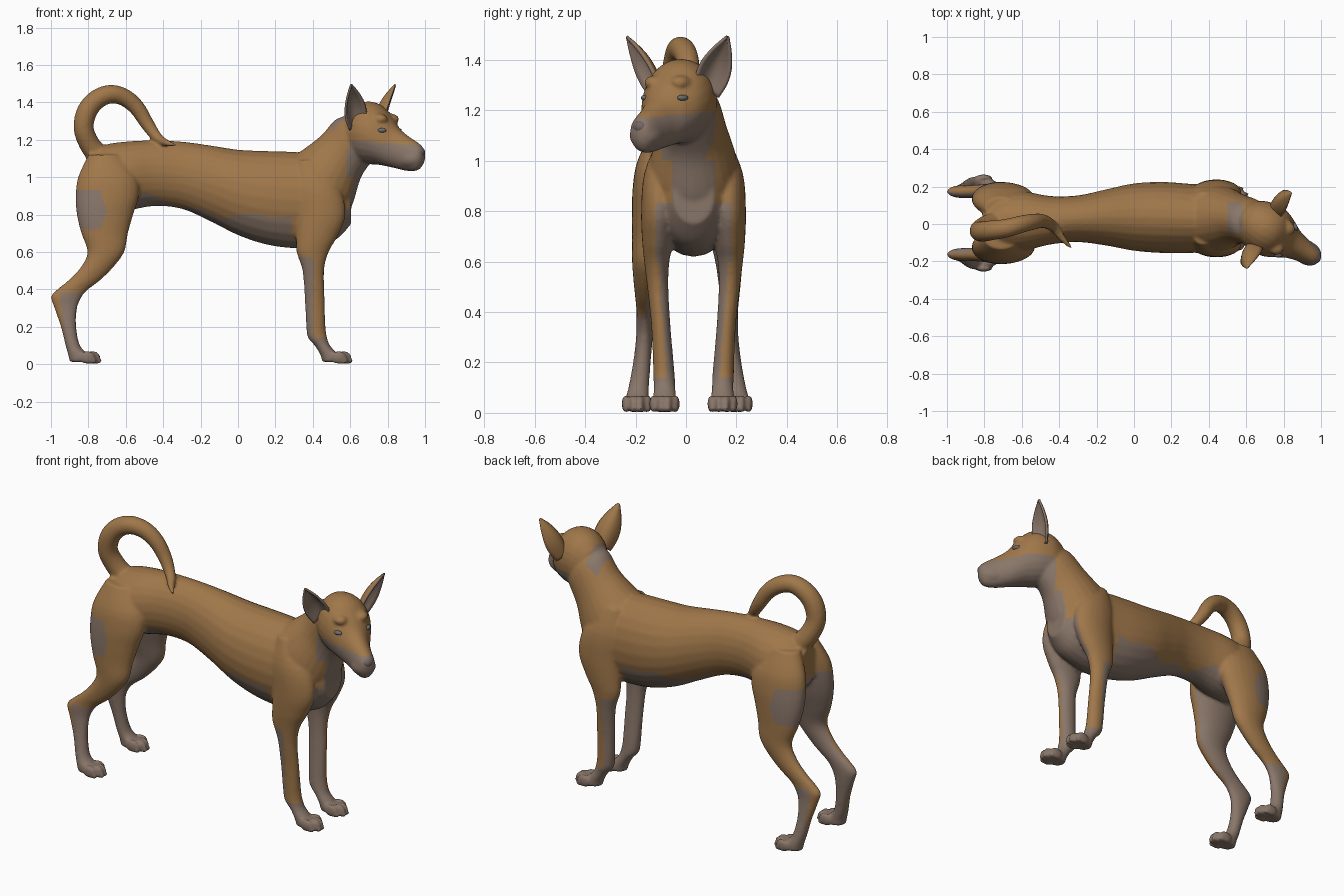
import bpy, bmesh, math
from mathutils import Vector, Matrix

if "Cube" in bpy.data.objects:
    bpy.data.objects.remove(bpy.data.objects["Cube"])


def material(name, rgb):
    m = bpy.data.materials.new(name)
    m.diffuse_color = (*rgb, 1)
    m.use_nodes = True
    m.node_tree.nodes["Principled BSDF"].inputs["Base Color"].default_value = m.diffuse_color
    return m


TAN = material("tan coat", (0.35, 0.185, 0.068))
GREY = material("pale grey fur", (0.25, 0.18, 0.14))
NOSE = material("nose grey", (0.17, 0.135, 0.12))
EYE = material("eye grey", (0.15, 0.15, 0.15))


def spline(rows, n=5):
    """Catmull-Rom interpolation of rows of numbers."""
    out = []
    for i in range(len(rows) - 1):
        p = [rows[max(i - 1, 0)], rows[i], rows[i + 1], rows[min(i + 2, len(rows) - 1)]]
        for k in range(n):
            t = k / n
            out.append([b + .5 * t * (c - a + t * (2*a - 5*b + 4*c - d + t * (3*(b - c) + d - a)))
                        for a, b, c, d in zip(*p)])
    return out + [list(rows[-1])]


def loft(bm, rings, n=24):
    """Closed skin over oval rings given as (centre, half axis u, half axis v)."""
    loops = []
    for c, u, v in rings:
        loops.append([bm.verts.new(Vector(c) + Vector(u) * math.cos(2*math.pi*k/n)
                                   + Vector(v) * math.sin(2*math.pi*k/n)) for k in range(n)])
    for a, b in zip(loops, loops[1:]):
        for k in range(n):
            bm.faces.new((a[k], a[(k+1) % n], b[(k+1) % n], b[k]))
    bm.faces.new(loops[0])
    bm.faces.new(loops[-1])


def ball(bm, centre, size, yaw=0):
    bmesh.ops.create_uvsphere(bm, u_segments=20, v_segments=12, radius=1, matrix=Matrix.Translation(centre)
                              @ Matrix.Rotation(yaw, 4, 'Z') @ Matrix.Diagonal((*size, 1)))


def make(name, bm, mats):
    bmesh.ops.recalc_face_normals(bm, faces=bm.faces)
    me = bpy.data.meshes.new(name)
    bm.to_mesh(me)
    bm.free()
    for m in mats:
        me.materials.append(m)
    me.shade_smooth()
    ob = bpy.data.objects.new(name, me)
    bpy.context.collection.objects.link(ob)
    return ob


def bake(ob, mats, rule):
    """Apply the modifiers, then colour faces by rule(centre, normal)."""
    bpy.context.view_layer.update()
    me = bpy.data.meshes.new_from_object(ob.evaluated_get(bpy.context.evaluated_depsgraph_get()))
    ob.modifiers.clear()
    ob.data = me
    me.materials.clear()
    for m in mats:
        me.materials.append(m)
    for f in me.polygons:
        f.material_index = int(bool(rule(f.center, f.normal)))
    me.shade_smooth()


# The head is turned: s runs along the muzzle, l sideways
YAW = math.radians(-30.5)
CS, SN = math.cos(YAW), math.sin(YAW)


def head(s, l, z):
    return Vector((.68 + CS*s - SN*l, -.01 + SN*s + CS*l, z))


skin = bmesh.new()

# Trunk: x, top, bottom, middle y, half width
trunk = [(-.81, 1.11, .90, .01, .08), (-.72, 1.17, .82, .012, .145), (-.6, 1.19, .82, .015, .16),
         (-.45, 1.197, .845, .02, .13), (-.3, 1.19, .83, .028, .125), (-.15, 1.17, .765, .035, .15),
         (0, 1.147, .69, .037, .18), (.15, 1.14, .64, .035, .19), (.3, 1.135, .62, .03, .185),
         (.42, 1.12, .63, .03, .175), (.53, 1.06, .67, .03, .14), (.605, .96, .75, .03, .08)]
loft(skin, [((x, y, (t+b)/2), (0, 0, (t-b)/2), (0, w, 0)) for x, t, b, y, w in spline(trunk)])

# Neck: centre, half depth, half width
neck = [(.36, .03, .90, .22, .17), (.46, .03, .98, .205, .175), (.55, .03, 1.11, .155, .135),
        (.63, .012, 1.21, .145, .122), (.69, -.005, 1.25, .10, .10)]
loft(skin, [((x, y, z), (-.7*h, 0, .71*h), (0, w, 0)) for x, y, z, h, w in spline(neck)])

# Skull and muzzle: s, top, bottom, half width
skull = [(-.12, 1.33, 1.12, .07), (-.06, 1.385, 1.09, .12), (.02, 1.405, 1.07, .142), (.09, 1.385, 1.065, .135),
         (.15, 1.325, 1.055, .107), (.2, 1.265, 1.045, .08), (.26, 1.222, 1.033, .064),
         (.32, 1.187, 1.035, .053), (.348, 1.165, 1.06, .04), (.36, 1.14, 1.09, .018)]
loft(skin, [(head(s, 0, (t+b)/2), (0, 0, (t-b)/2), (-SN*w, CS*w, 0)) for s, t, b, w in spline(skull)])
for side in (-1, 1):  # brows and lips
    ball(skin, head(.12, side*.06, 1.31), (.05, .04, .03), YAW)
    ball(skin, head(.28, side*.032, 1.10), (.07, .032, .045), YAW)

# Legs: z, back x, front x, y offset, half width
fore = [(1.09, .32, .42, .10, .04), (.95, .30, .54, .13, .066), (.8, .31, .575, .138, .07),
        (.68, .31, .53, .142, .062), (.6, .313, .485, .146, .05), (.5, .345, .46, .142, .042),
        (.35, .357, .463, .13, .038), (.2, .365, .468, .12, .041), (.14, .375, .477, .117, .043),
        (.1, .41, .492, .115, .043), (.05, .44, .535, .115, .047), (.012, .45, .54, .115, .045)]
hind = [(1.12, -.80, -.62, .08, .06), (1.0, -.855, -.54, .113, .085), (.9, -.868, -.53, .128, .088),
        (.8, -.862, -.56, .14, .08), (.7, -.838, -.588, .153, .066), (.6, -.805, -.608, .165, .054),
        (.52, -.84, -.665, .168, .045), (.45, -.905, -.735, .168, .038), (.4, -.967, -.80, .167, .034),
        (.36, -1.0, -.835, .168, .034), (.3, -.982, -.86, .17, .033), (.2, -.947, -.865, .18, .035),
        (.1, -.922, -.845, .193, .041), (.05, -.908, -.80, .2, .047), (.012, -.90, -.8, .2, .045)]
for rows, mid, toe in ((fore, .03, .553), (hind, .005, -.79)):
    for side in (-1, 1):
        loft(skin, [((.5*(a+b), mid + side*o, z), (.5*(b-a), 0, 0), (0, w, 0))
                    for z, a, b, o, w in spline(rows, 4)])
        for k in (-1.5, -.5, .5, 1.5):  # toes
            y = mid + side*rows[-1][3] + k*.029
            fwd = .012 if abs(k) < 1 else -.015
            ball(skin, (toe + fwd, y, .036), (.042, .0165, .036))
            ball(skin, (toe + fwd + .025, y, .018), (.025, .012, .018))

# Curled tail: centre, radius
tail = spline([(-.73, .01, 1.10, .06), (-.79, -.01, 1.17, .056), (-.825, -.035, 1.26, .054),
               (-.808, -.04, 1.35, .055), (-.755, -.033, 1.415, .053), (-.68, -.022, 1.444, .05),
               (-.605, -.002, 1.425, .047), (-.54, .012, 1.37, .043), (-.485, .015, 1.285, .037),
               (-.43, -.015, 1.21, .028), (-.38, -.08, 1.183, .018), (-.33, -.132, 1.17, .006)])
rings = []
for i, (x, y, z, r) in enumerate(tail):
    d = Vector(tail[min(i+1, len(tail)-1)][:3]) - Vector(tail[max(i-1, 0)][:3])
    v = d.cross(Vector((0, 1, 0))).normalized()
    u = v.cross(d).normalized()
    rings.append(((x, y, z), u*r, v*r))
loft(skin, rings, 16)

# Fuse everything into one smooth coat
body = make("body", skin, [TAN])
m = body.modifiers.new("fuse", 'REMESH')
m.mode, m.voxel_size = 'VOXEL', .009
m = body.modifiers.new("soften", 'SMOOTH')
m.factor, m.iterations = .5, 5


def pale(p, n):
    """Where the coat is pale grey."""
    x, y, z = p
    side = 1 if y > .02 else -1
    inner = n.y * side < -.3
    s = (x - .68)*CS + (y + .01)*SN
    if z < .14:
        return True
    if x > .58 and z > 1.0:  # muzzle, jaw and throat
        return (s > -.07 and z < 1.19 - .08*max(0, s - .1)) and (s > -.02 or n.x > 0) or s > .345
    if x < -.5 and z < .95:  # hind legs
        if z < .38:
            return x > -.935 + .1*(.2 - z) or inner
        patch = x < -.70 - .35*abs(z - .82) and .72 < z < .93
        return patch or inner or (z > .8 and n.z < -.5)
    if x > .28 and z < .6:  # front legs
        return inner or (z < .57 and x < .405 and n.x < .5)
    if x > .28:  # chest
        c = abs(y - .03)
        return (x > .5 and z > .82 and c < .085) or (z < .83 and x > .45 and c < .15 and n.x > .1) \
            or (c < .11 and z < .72)
    return x > -.56 and z < .795 + .3*max(0, -x - .12) + .012*math.sin(23*x)  # belly


bake(body, [TAN, GREY], pale)

# Cupped ears, pale inside
for side, name in ((-1, "right_ear"), (1, "left_ear")):
    base, tip = head(-.005, side*.105, 1.285), head(.05, side*.232, 1.492)
    axis = tip - base
    face = head(.8, side*.55, 0) - head(0, 0, 0)
    face = (face - axis * face.dot(axis) / axis.length_squared).normalized()
    across = axis.cross(face).normalized()
    bm = bmesh.new()
    grid = []
    for t, w in spline([(0, .05), (.25, .062), (.5, .058), (.75, .036), (.92, .014), (1, .003)], 3):
        grid.append([bm.verts.new(base + axis*t + across*w*u + face*(w*.75*u*u - .022*math.sin(math.pi*t)))
                     for u in [k/5 - 1 for k in range(11)]])
    for a, b in zip(grid, grid[1:]):
        for k in range(10):
            bm.faces.new((a[k], a[k+1], b[k+1], b[k]))
    ear = make(name, bm, [TAN])
    m = ear.modifiers.new("thickness", 'SOLIDIFY')
    m.thickness, m.offset = .012, 0
    bake(ear, [TAN, GREY], lambda p, n, f=face: n.dot(f) > .25)

# Eyes
for side, name in ((-1, "right_eye"), (1, "left_eye")):
    bm = bmesh.new()
    ball(bm, head(.155, side*.088, 1.25), (.024, .014, .012), YAW - side*.5)
    make(name, bm, [EYE])

# Nose pad
bm = bmesh.new()
ball(bm, head(.338, 0, 1.135), (.027, .032, .027), YAW)
make("nose", bm, [NOSE])
